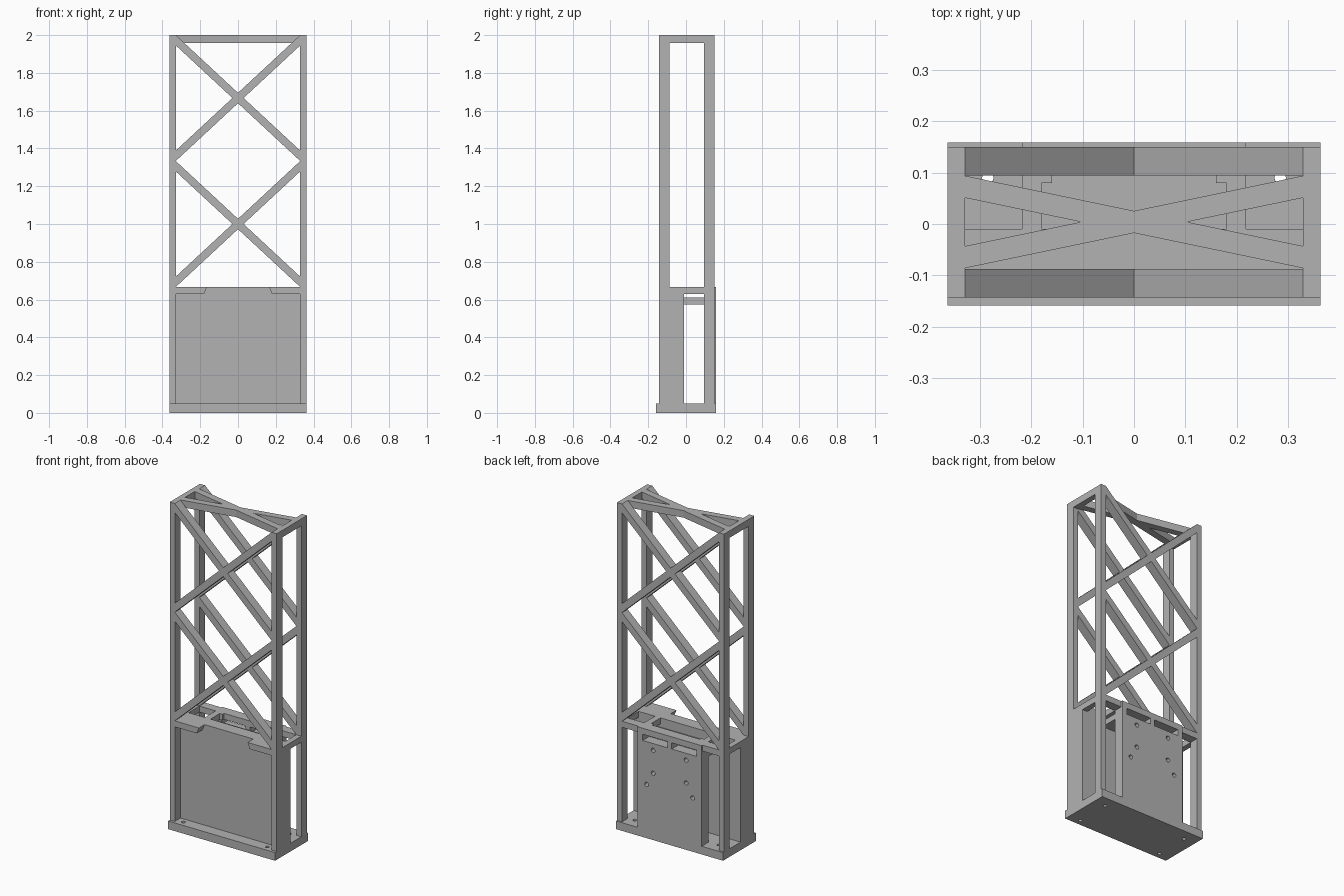
import bpy
import bmesh
from mathutils import Matrix, Vector

if "Cube" in bpy.data.objects:
    bpy.data.objects.remove(bpy.data.objects["Cube"], do_unlink=True)

grey = bpy.data.materials.new("plain grey")
grey.use_nodes = True
tone = (0.45, 0.45, 0.45, 1)
grey.diffuse_color = tone
grey.node_tree.nodes["Principled BSDF"].inputs["Base Color"].default_value = tone


def finish(name, bm):
    bmesh.ops.recalc_face_normals(bm, faces=bm.faces)
    mesh = bpy.data.meshes.new(name)
    bm.to_mesh(mesh)
    bm.free()
    mesh.materials.append(grey)
    ob = bpy.data.objects.new(name, mesh)
    bpy.context.scene.collection.objects.link(ob)
    return ob


def box(name, x, y, z):
    bm = bmesh.new()
    bmesh.ops.create_cube(bm, size=1)
    for v in bm.verts:
        v.co = Vector([(r[0] + r[1]) / 2 + c * (r[1] - r[0])
                       for c, r in zip(v.co, (x, y, z))])
    return finish(name, bm)


def extrude(name, points, place, depth):
    """Flat outline, placed in space by a function, pushed along depth."""
    bm = bmesh.new()
    face = bm.faces.new([bm.verts.new(place(*p)) for p in points])
    new = bmesh.ops.extrude_face_region(bm, geom=[face])["geom"]
    bmesh.ops.translate(bm, vec=depth,
                        verts=[v for v in new if isinstance(v, bmesh.types.BMVert)])
    return finish(name, bm)


def drill(name, spots, radius, axis):
    bm = bmesh.new()
    for s in spots:
        turn = Matrix.Rotation(1.5708, 4, "X") if axis == "Y" else Matrix()
        bmesh.ops.create_cone(bm, cap_ends=True, segments=24, radius1=radius,
                              radius2=radius, depth=0.2,
                              matrix=Matrix.Translation(s) @ turn)
    return finish(name, bm)


def cut(ob, cutter):
    mod = ob.modifiers.new("cut", "BOOLEAN")
    mod.operation = "DIFFERENCE"
    mod.solver = "EXACT"
    mod.object = cutter
    cutter.hide_render = True
    cutter.hide_viewport = True
    cutter.display_type = "WIRE"


def cross(a, h, t):
    """Outline of two crossing braces filling a bay of half size a by h."""
    side = t * a / (2 * h - t)
    return [(-a, h), (0, t / 2), (a, h), (a, h - t), (side, 0), (a, t - h),
            (a, -h), (0, -t / 2), (-a, -h), (-a, t - h), (-side, 0), (-a, h - t)]


# main levels and planes
OUT, IN = 0.363, 0.329
FRONT, FRONT_IN, WALL, BACK_IN, BACK = -0.143, -0.088, -0.01, 0.095, 0.15
EDGE, BASE, DECK, BAY, TOP = 0.159, 0.05, 0.63, 0.667, 2.0

# base slab with four bolt holes
base = box("base_slab", (-OUT, OUT), (-EDGE, EDGE), (0, BASE))
cut(base, drill("base_bolt_cutter",
                [(s * 0.285, y, 0) for s in (-1, 1) for y in (-0.122, 0.09)],
                0.011, "Z"))

# side frames: tall window above, narrow window below
for s, side in ((1, "left"), (-1, "right")):
    xs = sorted((s * IN, s * OUT))
    frame = box(side + "_side_frame", xs, (FRONT, BACK), (BASE, TOP))
    wide = sorted((s * 0.3, s * 0.4))
    cut(frame, box(side + "_upper_cutter", wide, (FRONT_IN, BACK_IN), (BAY, 1.957)))
    cut(frame, box(side + "_lower_cutter", wide, (WALL, BACK_IN), (BASE, DECK)))

# crossed braces on front and back, two bays high
for y, side in ((FRONT, "front"), (BACK_IN, "back")):
    for zc, level in ((1.667, "upper"), (1.0, "lower")):
        extrude(f"{side}_{level}_braces", cross(IN, 0.333, 0.055),
                lambda u, v, y=y, zc=zc: (u, y, zc + v), (0, 0.055, 0))

# crossed braces on top
extrude("top_braces", cross(IN, 0.09, 0.043),
        lambda u, v: (u, 0.004 + v, 1.957), (0, 0, 0.043))

# recessed front panel and its upper corner tabs
box("front_panel", (-IN, IN), (FRONT_IN, WALL), (BASE, BAY))
for s, side in ((1, "left"), (-1, "right")):
    extrude(side + "_front_tab",
            [(s * IN, DECK), (s * 0.18, DECK), (s * 0.165, BAY), (s * IN, BAY)],
            lambda u, v: (u, FRONT, v), (0, 0.055, 0))

# deck behind the panel, with a notched middle opening and two side openings
deck = box("deck", (-IN, IN), (WALL, BACK), (DECK, BAY))
high = (0.6, 0.7)
cut(deck, box("deck_middle_cutter", (-0.18, 0.18), (WALL, 0.08), high))
cut(deck, box("deck_notch_cutter", (-0.16, 0.16), (0.07, BACK_IN), high))
for s, side in ((1, "left"), (-1, "right")):
    cut(deck, box(side + "_deck_cutter", sorted((s * 0.218, s * IN)),
                  (WALL, BACK_IN), high))

# shelf under the deck
box("shelf", (-0.218, 0.218), (WALL, BACK_IN), (0.575, 0.61))

# back panel with mounting holes and two cable slots
panel = box("back_panel", (-0.218, 0.218), (BACK_IN, EDGE), (BASE, BAY))
cut(panel, drill("panel_hole_cutter",
                 [(s * x, 0.13, z) for s in (-1, 1)
                  for x, z in ((0.112, 0.55), (0.112, 0.41), (0.156, 0.33))],
                 0.013, "Y"))
for s, side in ((1, "left"), (-1, "right")):
    cut(panel, box(side + "_slot_cutter", sorted((s * 0.014, s * 0.183)),
                   (0.05, 0.2), (0.592, DECK)))
